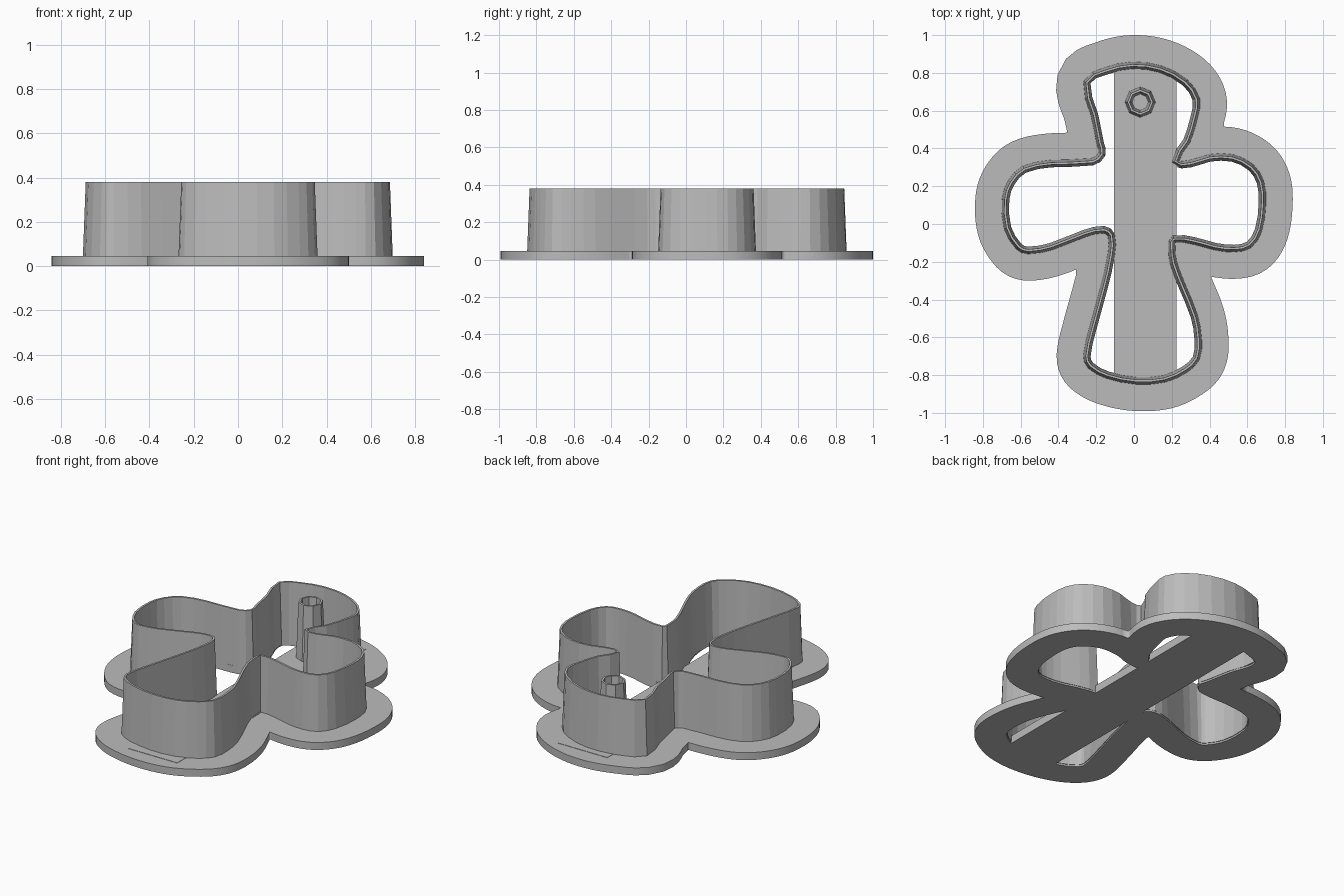
import bpy
import bmesh
import math
from mathutils import Vector
from mathutils.geometry import interpolate_bezier

cube = bpy.data.objects.get("Cube")
if cube:
    bpy.data.objects.remove(cube, do_unlink=True)

FLANGE_TOP = 0.045
RIM_TOP = 0.38

# Centre line of the cutting wall, clockwise from the top left, in hundredths
OUTLINE = [
    (-25, 75), (-15, 81), (-1, 84), (14, 82), (27, 75), (33, 66), (32, 57),
    (28, 44), (22, 33), (30, 32), (40, 35), (52, 35), (62, 30), (67, 22),
    (68, 11), (66, -3), (61, -11), (53, -13), (43, -12), (32, -9), (21, -8),
    (20, -12), (21, -21), (26, -34), (32, -49), (34, -61), (33, -71),
    (27, -77), (16, -82), (1, -83), (-14, -80), (-23, -75), (-25, -70),
    (-22, -56), (-16, -34), (-12, -16), (-12, -6), (-16, -3), (-26, -5),
    (-44, -12), (-56, -14), (-61, -12), (-67, -2), (-68, 13), (-65, 22),
    (-58, 29), (-44, 32), (-22, 33), (-17, 37), (-18, 43), (-21, 58),
]

grey = bpy.data.materials.new("plain grey")
grey.use_nodes = True
grey.diffuse_color = (0.5, 0.5, 0.5, 1)
grey.node_tree.nodes["Principled BSDF"].inputs["Base Color"].default_value = grey.diffuse_color


def smooth_loop(points, steps):
    """Closed smooth path through the points."""
    count = len(points)
    tangents = [(points[(i + 1) % count] - points[i - 1]).normalized() for i in range(count)]
    path = []
    for i, start in enumerate(points):
        j = (i + 1) % count
        reach = (points[j] - start).length / 3
        path += interpolate_bezier(start, start + tangents[i] * reach,
                                   points[j] - tangents[j] * reach, points[j], steps + 1)[:-1]
    return [Vector((p.x, p.y)) for p in path]


def offset_loop(path, distance, clip=False):
    """Shift a clockwise path outward; clipping drops points that cross over."""
    shifted = []
    for i, point in enumerate(path):
        along = (path[(i + 1) % len(path)] - path[i - 1]).normalized()
        moved = point + Vector((-along.y, along.x)) * distance
        nearest = min((moved - other).length for other in path)
        if not clip or nearest > abs(distance) - 0.002:
            shifted.append(moved)
    return shifted


def add_mesh(name, bm):
    bmesh.ops.recalc_face_normals(bm, faces=bm.faces)
    mesh = bpy.data.meshes.new(name)
    bm.to_mesh(mesh)
    bm.free()
    mesh.materials.append(grey)
    obj = bpy.data.objects.new(name, mesh)
    bpy.context.collection.objects.link(obj)
    return obj


def tapered_wall(name, path, sections):
    """Sweep a closed (offset, height) section around a path."""
    bm = bmesh.new()
    rings = [[bm.verts.new((p.x, p.y, z)) for p in offset_loop(path, d)] for d, z in sections]
    for k, ring in enumerate(rings):
        below = rings[k - 1]
        for i in range(len(ring)):
            bm.faces.new((below[i - 1], below[i], ring[i], ring[i - 1]))
    return add_mesh(name, bm)


def flat_plate(name, loops, height):
    """Plate with the first loop as its edge and any others as holes."""
    curve = bpy.data.curves.new(name, "CURVE")
    curve.dimensions = "2D"
    curve.fill_mode = "BOTH"
    curve.extrude = height / 2
    for loop in loops:
        spline = curve.splines.new("POLY")
        spline.points.add(len(loop) - 1)
        for target, p in zip(spline.points, loop):
            target.co = (p.x, p.y, 0, 1)
        spline.use_cyclic_u = True
    helper = bpy.data.objects.new(name, curve)
    bpy.context.collection.objects.link(helper)
    bpy.context.view_layer.update()
    mesh = bpy.data.meshes.new_from_object(
        helper.evaluated_get(bpy.context.evaluated_depsgraph_get()))
    bpy.data.objects.remove(helper, do_unlink=True)
    bm = bmesh.new()
    bm.from_mesh(mesh)
    bmesh.ops.remove_doubles(bm, verts=bm.verts, dist=0.0001)
    bmesh.ops.translate(bm, verts=bm.verts, vec=(0, 0, height / 2))
    return add_mesh(name, bm)


corners = [Vector((x, y)) / 100 for x, y in OUTLINE]
fine_path = smooth_loop(corners, 5)
wall_path = smooth_loop(corners, 2)

# Wide flange around the foot of the wall
flat_plate("base_flange",
           [offset_loop(fine_path, 0.16, True), offset_loop(fine_path, -0.017, True)], FLANGE_TOP)

# Cutting wall, thick at the foot and thin at the rim
tapered_wall("cutting_wall", wall_path,
             [(0.02, 0.01), (0.006, RIM_TOP), (-0.006, RIM_TOP), (-0.02, 0.01)])

# Brace running lengthwise across the opening
bm = bmesh.new()
bmesh.ops.create_cube(bm, size=1)
brace_top = FLANGE_TOP + 0.002
bmesh.ops.scale(bm, verts=bm.verts, vec=(0.33, 1.8, brace_top))
bmesh.ops.translate(bm, verts=bm.verts, vec=(0.06, 0, brace_top / 2))
add_mesh("centre_brace", bm)

# Hollow post that punches the hanging hole
sides = 8
ring = [Vector((0.033 + 0.062 * math.sin(math.tau * i / sides),
                0.645 + 0.062 * math.cos(math.tau * i / sides))) for i in range(sides)]
tapered_wall("hole_punch_post", ring,
             [(0.02, 0.02), (0.006, RIM_TOP), (-0.006, RIM_TOP), (-0.02, 0.02)])
